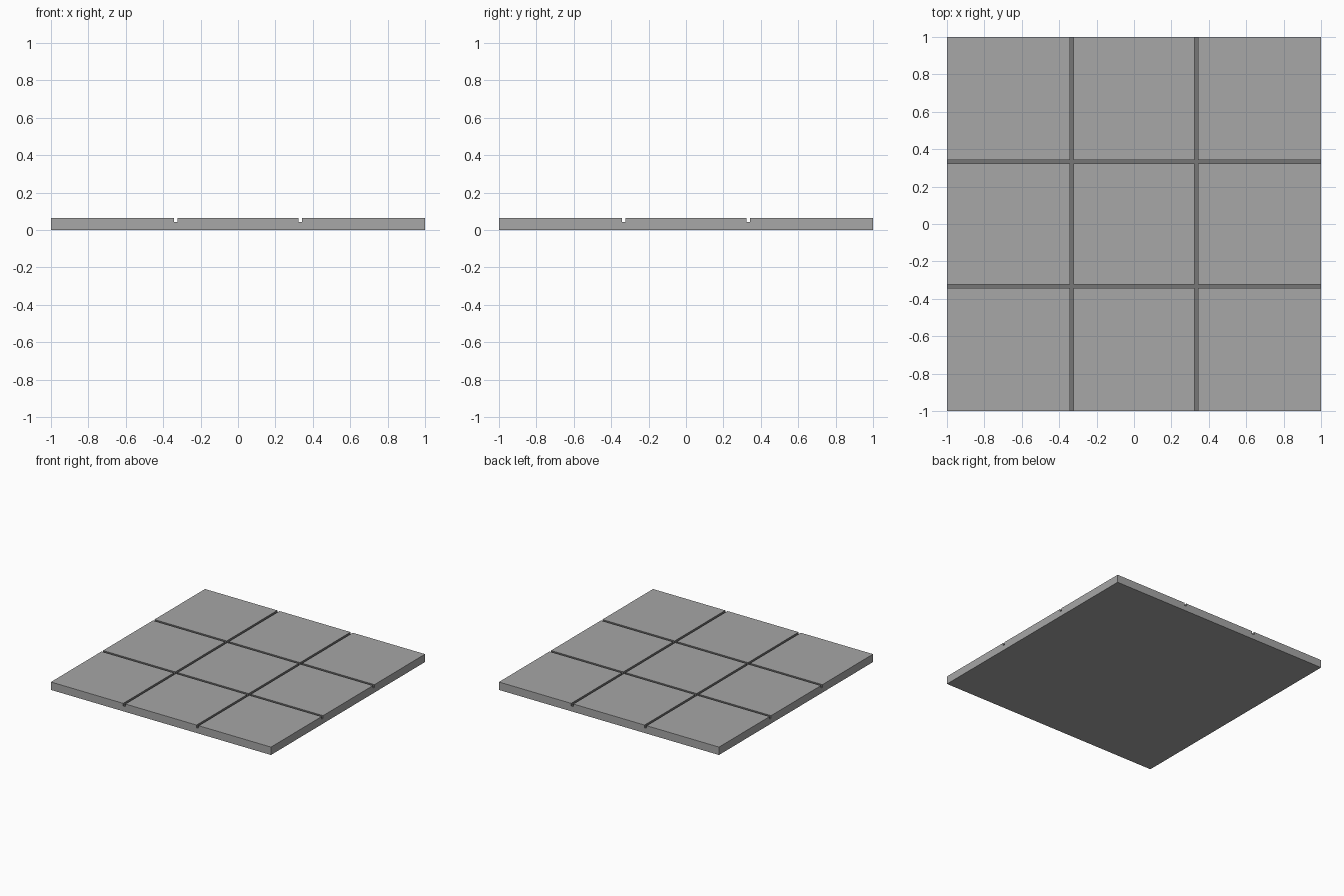
import bpy, bmesh, math

if "Cube" in bpy.data.objects:
    bpy.data.objects.remove(bpy.data.objects["Cube"])

HEIGHT = 0.065        # full slab thickness
FLOOR = 0.043         # height of the groove floors
HALF_GROOVE = 0.01
THIRD = 1 / 3


def grey(name, value):
    mat = bpy.data.materials.new(name)
    mat.diffuse_color = (value, value, value, 1)
    mat.use_nodes = True
    mat.node_tree.nodes["Principled BSDF"].inputs["Base Color"].default_value = mat.diffuse_color
    return mat


def raise_faces(faces, z):
    """Extrude faces as one region, set their new height, return the caps."""
    out = bmesh.ops.extrude_face_region(bm, geom=faces)["geom"]
    for v in (g for g in out if isinstance(g, bmesh.types.BMVert)):
        v.co.z = z
    return [g for g in out if isinstance(g, bmesh.types.BMFace)]


bm = bmesh.new()

# Plan grid: three wide strips separated by two narrow grooves, both ways
cuts = [-1, -THIRD - HALF_GROOVE, -THIRD + HALF_GROOVE,
        THIRD - HALF_GROOVE, THIRD + HALF_GROOVE, 1]
verts = [[bm.verts.new((x, y, 0)) for y in cuts] for x in cuts]
for i in range(5):
    for j in range(5):
        bm.faces.new((verts[i][j], verts[i + 1][j],
                      verts[i + 1][j + 1], verts[i][j + 1]))

# Slab up to the groove floor, keeping the underside
top = raise_faces(bm.faces[:], FLOOR)

# Raise the nine square panels (the faces wide in both directions)
raise_faces([f for f in top if f.calc_area() > 0.2], HEIGHT)
bmesh.ops.recalc_face_normals(bm, faces=bm.faces[:])

# Groove floors and walls are darker than the slab
for f in bm.faces:
    c = f.calc_center_median()
    on_rim = max(abs(c.x), abs(c.y)) > 0.999
    if FLOOR - 0.001 < c.z < HEIGHT - 0.001 and not on_rim:
        f.material_index = 1

# Merge coplanar faces of the same material
bmesh.ops.dissolve_limit(bm, angle_limit=math.radians(1), verts=bm.verts[:],
                         edges=bm.edges[:], delimit={"MATERIAL"})

mesh = bpy.data.meshes.new("grooved_floor_slab")
bm.to_mesh(mesh)
bm.free()
mesh.materials.append(grey("slab_grey", 0.385))
mesh.materials.append(grey("groove_grey", 0.18))
slab = bpy.data.objects.new("grooved_floor_slab", mesh)
bpy.context.collection.objects.link(slab)
